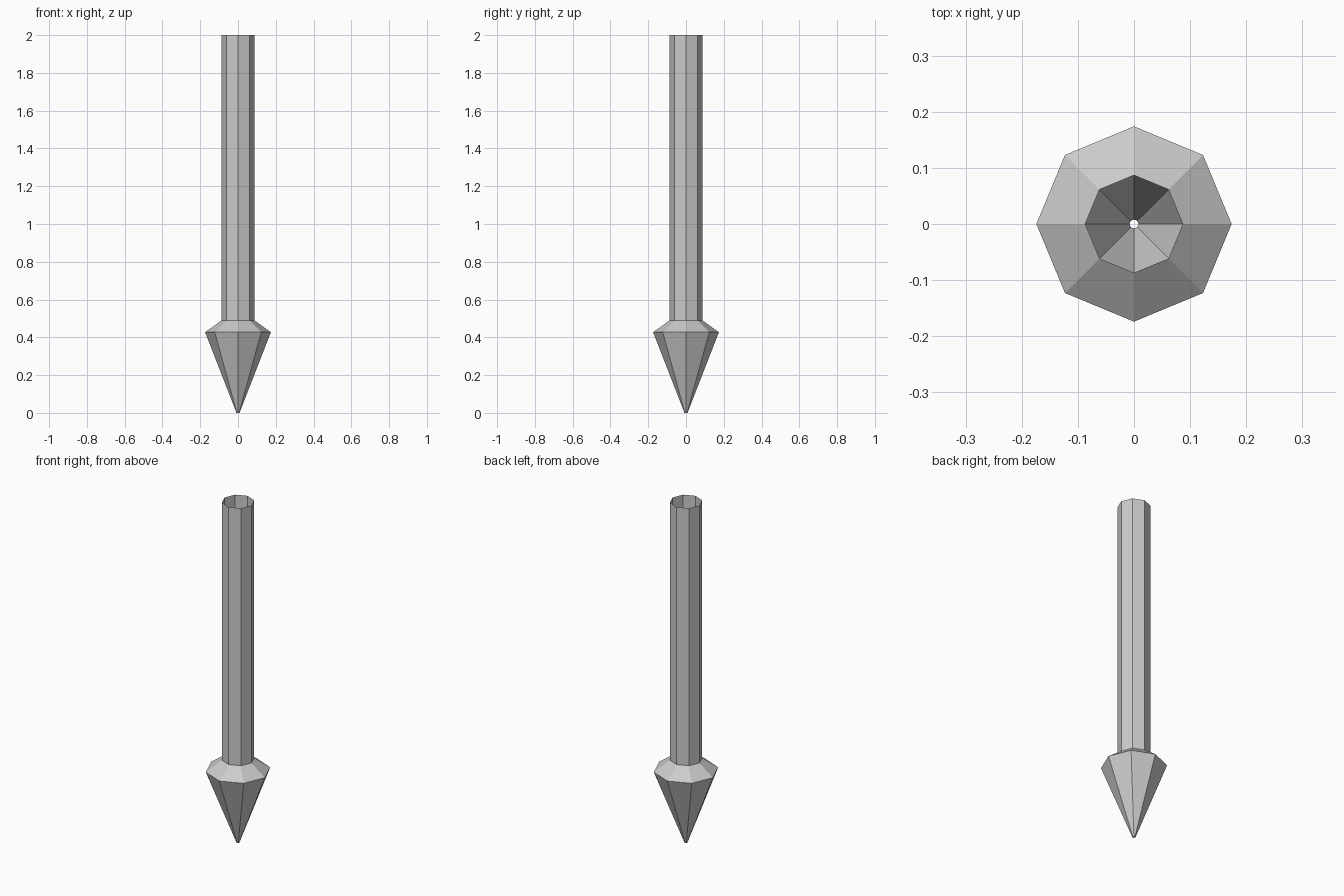
import bpy
import bmesh
from math import cos, sin, pi

if "Cube" in bpy.data.objects:
    bpy.data.objects.remove(bpy.data.objects["Cube"])

SIDES = 8


def lathe(name, profile):
    """Open, flat-faced surface of revolution from (radius, z) points, bottom to top."""
    bm = bmesh.new()
    rings = [[bm.verts.new((r * cos(2 * pi * i / SIDES), r * sin(2 * pi * i / SIDES), z))
              for i in range(SIDES)] for r, z in profile]
    for low, high in zip(rings, rings[1:]):
        for i in range(SIDES):
            j = (i + 1) % SIDES
            bm.faces.new((low[i], low[j], high[j], high[i]))
    mesh = bpy.data.meshes.new(name)
    bm.to_mesh(mesh)
    bm.free()
    obj = bpy.data.objects.new(name, mesh)
    bpy.context.collection.objects.link(obj)
    return obj


# Pointed head with a sloped shoulder and a tiny opening at the tip
lathe("spike_head", [(0.008, 0.0), (0.174, 0.427), (0.087, 0.49)])

# Hollow shaft, open at the top
lathe("shaft", [(0.087, 0.49), (0.087, 2.0)])
